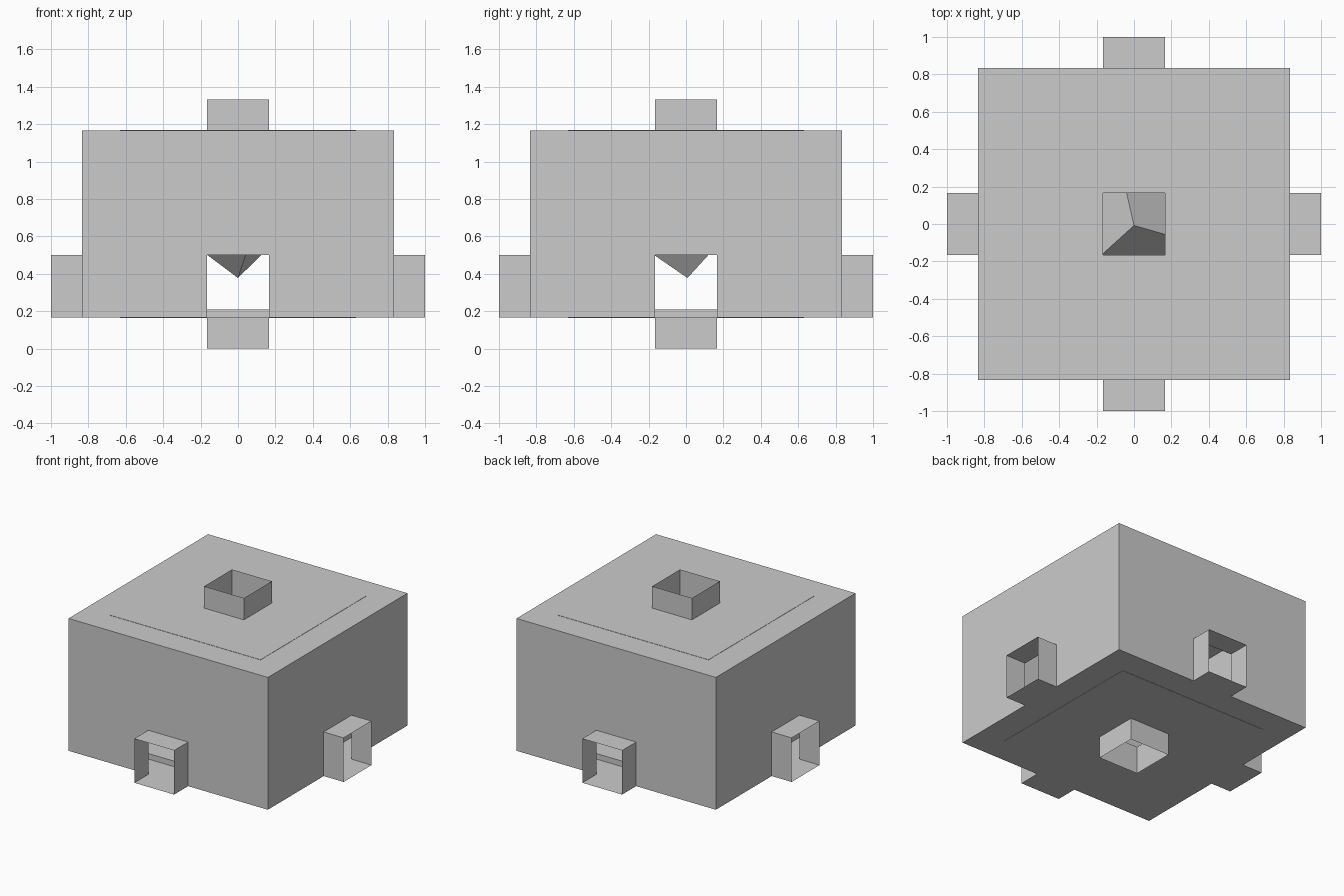
import bpy, bmesh
from math import radians
from mathutils import Matrix, Vector

if "Cube" in bpy.data.objects:
    bpy.data.objects.remove(bpy.data.objects["Cube"])

R = 5 / 6            # half width of the room
H = 1 / 6            # half width of the openings
Z0, Z1 = 1 / 6, 7 / 6  # floor and ceiling heights
ZM = (Z0 + Z1) / 2


def finish(name, bm):
    bmesh.ops.remove_doubles(bm, verts=bm.verts, dist=1e-5)
    bmesh.ops.recalc_face_normals(bm, faces=bm.faces)
    me = bpy.data.meshes.new(name)
    bm.to_mesh(me)
    bm.free()
    ob = bpy.data.objects.new(name, me)
    bpy.context.collection.objects.link(ob)
    return ob


def quad(bm, pts, m=Matrix()):
    bm.faces.new([bm.verts.new(m @ Vector(p)) for p in pts])


def holed_square(bm, half, z):
    """Square sheet with a central square hole, made of four trapezoids."""
    for i in range(4):
        m = Matrix.Rotation(radians(90 * i), 4, 'Z')
        quad(bm, [(-half, -half, z), (half, -half, z), (H, -H, z), (-H, -H, z)], m)


def sleeve(bm, half, za, zb):
    """Four upright sides of an open square tube."""
    for i in range(4):
        m = Matrix.Rotation(radians(90 * i), 4, 'Z')
        quad(bm, [(-half, -half, za), (half, -half, za),
                  (half, -half, zb), (-half, -half, zb)], m)


# Room shell: floor and ceiling with holes, four walls with doorways and tunnels
bm = bmesh.new()
D = 0.5  # doorway top
for z in (Z0, Z1):
    holed_square(bm, R, z)
for i in range(4):
    m = Matrix.Rotation(radians(90 * i), 4, 'Z')
    for s in (-1, 1):
        quad(bm, [(s * R, -R, Z0), (s * H, -R, Z0), (s * H, -R, D), (s * R, -R, Z1)], m)
        quad(bm, [(s * H, -R, Z0), (s * H, -1, Z0), (s * H, -1, D), (s * H, -R, D)], m)
    quad(bm, [(-H, -R, D), (H, -R, D), (R, -R, Z1), (-R, -R, Z1)], m)
    for z in (Z0, D):
        quad(bm, [(-H, -R, z), (H, -R, z), (H, -1, z), (-H, -1, z)], m)
# Vertical shafts
sleeve(bm, H, 0, Z0)
sleeve(bm, H, Z1, 4 / 3)
finish("room_shell", bm)

# Raised floor and ceiling panels, pierced by the shafts
for name, za, zb in (("floor_panel", Z0 - 0.002, Z0 + 0.042),
                     ("ceiling_panel", Z1 - 0.042, Z1 + 0.002)):
    bm = bmesh.new()
    for z in (za, zb):
        holed_square(bm, 0.63, z)
    sleeve(bm, 0.63, za, zb)
    sleeve(bm, H, za, zb)
    finish(name, bm)

# Floating cube balanced on one corner
bm = bmesh.new()
bmesh.ops.create_cube(bm, size=1 / 3)
stand = Vector((1, 1, 1)).rotation_difference(Vector((0, 0, 1))).to_matrix().to_4x4()
edge = stand @ Vector((-1, 0, 0))  # an edge running down from the top corner
turn = radians(223) - Vector((1, 0)).angle_signed(Vector((edge.x, edge.y))) * -1
rot = Matrix.Rotation(radians(1.6), 4, 'X') @ Matrix.Rotation(turn, 4, 'Z') @ stand
bm.transform(Matrix.Translation((0, 0, ZM)) @ rot)
finish("floating_cube", bm)
